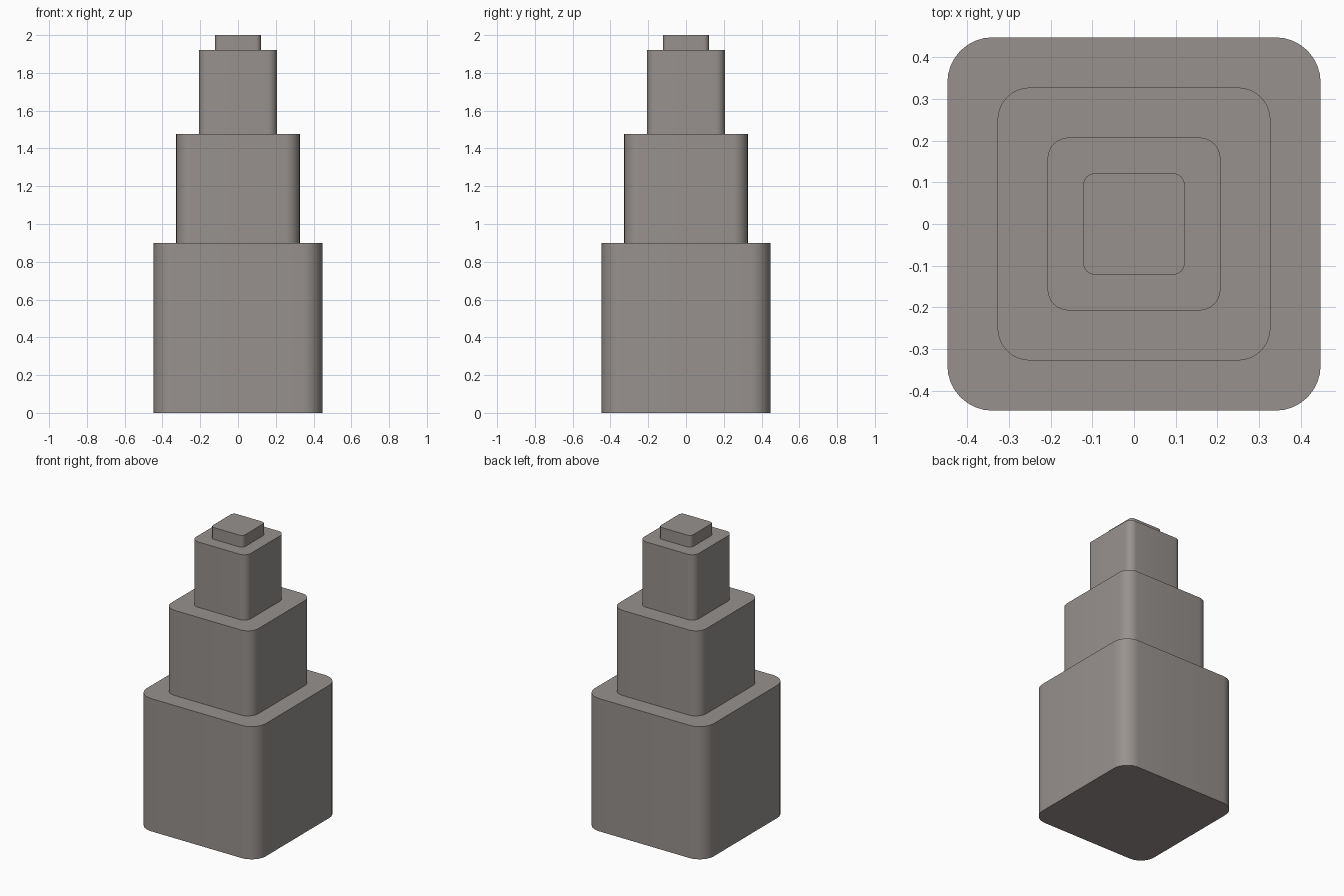
import bpy, bmesh, math

if "Cube" in bpy.data.objects:
    bpy.data.objects.remove(bpy.data.objects["Cube"])

stone = bpy.data.materials.new("warm grey stone")
stone.diffuse_color = (0.31, 0.285, 0.27, 1)
stone.use_nodes = True
stone.node_tree.nodes["Principled BSDF"].inputs["Base Color"].default_value = stone.diffuse_color


def tier(name, half, radius, z0, z1, steps=8):
    """Square block with rounded vertical corners."""
    bm = bmesh.new()
    c = half - radius
    ring = []
    for q, (sx, sy) in enumerate([(1, 1), (-1, 1), (-1, -1), (1, -1)]):
        for i in range(steps + 1):
            a = math.pi / 2 * (q + i / steps)
            ring.append(bm.verts.new((sx * c + radius * math.cos(a),
                                      sy * c + radius * math.sin(a), z0)))
    base = bm.faces.new(ring)
    top = bmesh.ops.extrude_face_region(bm, geom=[base], use_keep_orig=True)["geom"]
    bmesh.ops.translate(bm, vec=(0, 0, z1 - z0),
                        verts=[v for v in top if isinstance(v, bmesh.types.BMVert)])
    bmesh.ops.recalc_face_normals(bm, faces=bm.faces)
    mesh = bpy.data.meshes.new(name)
    bm.to_mesh(mesh)
    bm.free()
    mesh.materials.append(stone)
    obj = bpy.data.objects.new(name, mesh)
    bpy.context.collection.objects.link(obj)
    # smooth corners, crisp rims
    bpy.ops.object.select_all(action='DESELECT')
    obj.select_set(True)
    bpy.context.view_layer.objects.active = obj
    bpy.ops.object.shade_smooth_by_angle(angle=math.radians(30))


# Stacked tiers, bottom to top
z = 0
for name, half, radius, top_z in [
    ("base_tier", 0.447, 0.108, 0.90),
    ("second_tier", 0.327, 0.078, 1.477),
    ("third_tier", 0.207, 0.05, 1.92),
    ("top_cap", 0.121, 0.026, 2.0),
]:
    tier(name, half, radius, z, top_z)
    z = top_z
